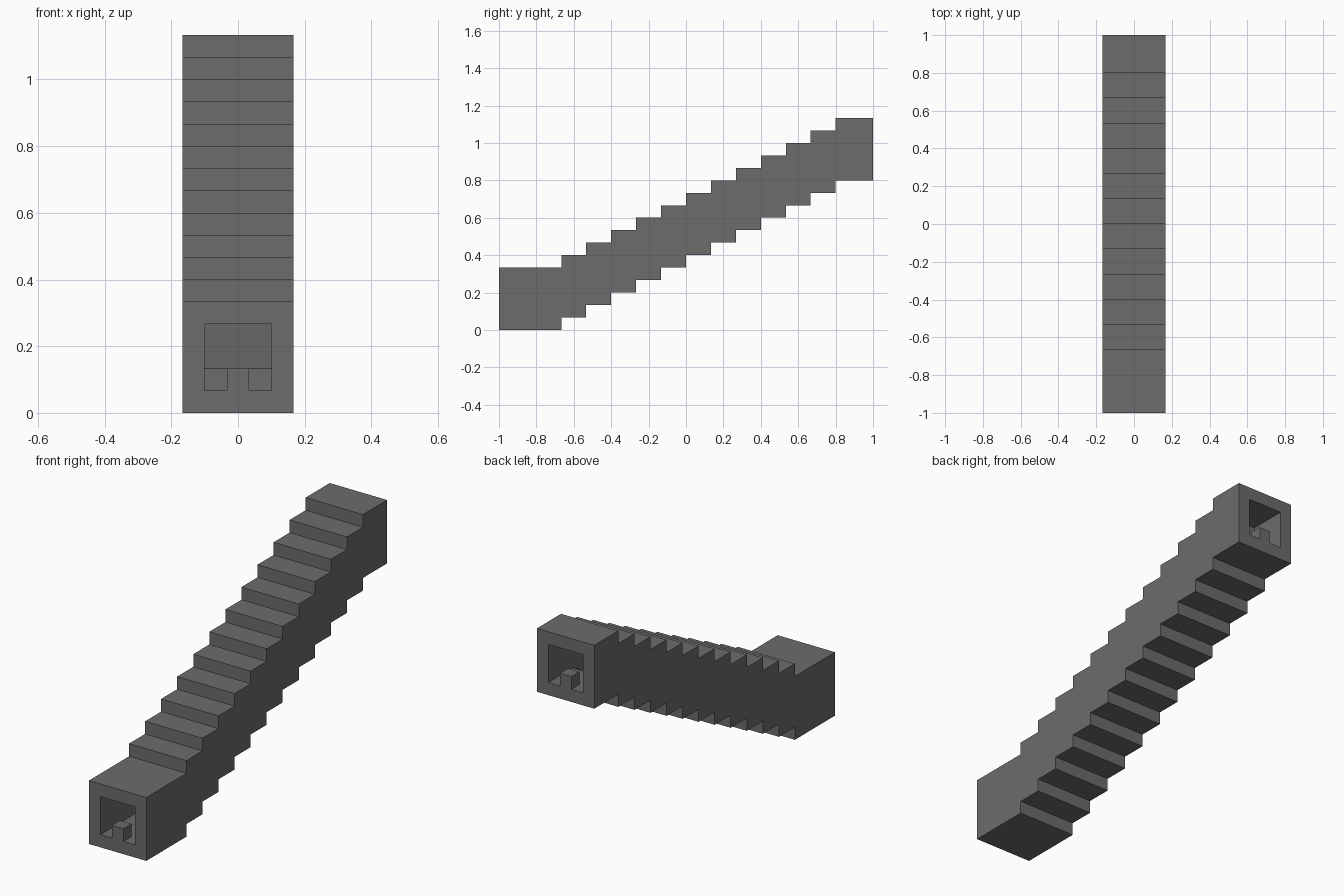
import bpy, bmesh

if "Cube" in bpy.data.objects:
    bpy.data.objects.remove(bpy.data.objects["Cube"])

U = 1 / 15   # grid unit: the model is 30 units long, 5 wide, 17 high
STEPS = 12

grey = bpy.data.materials.new("dark grey")
grey.use_nodes = True
colour = (0.15, 0.15, 0.15, 1)
grey.diffuse_color = colour
grey.node_tree.nodes["Principled BSDF"].inputs["Base Color"].default_value = colour


def extrude_profile(name, profile, half_width):
    """Extrude a (y, z) outline, in grid units, across x."""
    bm = bmesh.new()
    face = bm.faces.new([bm.verts.new((-half_width * U, y * U, z * U)) for y, z in profile])
    side = bmesh.ops.extrude_face_region(bm, geom=[face])["geom"]
    moved = [v for v in side if isinstance(v, bmesh.types.BMVert)]
    bmesh.ops.translate(bm, verts=moved, vec=(2 * half_width * U, 0, 0))
    bmesh.ops.recalc_face_normals(bm, faces=bm.faces)
    mesh = bpy.data.meshes.new(name)
    bm.to_mesh(mesh)
    bm.free()
    mesh.materials.append(grey)
    obj = bpy.data.objects.new(name, mesh)
    bpy.context.collection.objects.link(obj)
    return obj


# Stepped outer casing: the underside repeats the top, five units lower
underside = [(-15, 0)]
for i in range(STEPS):
    y = -10 + 2 * i
    underside += [(y, i), (y, i + 1)]
underside.append((15, STEPS))
top = [(y, z + 5) for y, z in reversed(underside)]
casing = extrude_profile("stepped_casing", underside + top, 2.5)

# Sloping passage with a level mouth at each end
passage = [(-16, 1), (-10, 1), (-10, 2), (12, 13), (16, 13),
           (16, 16), (12, 16), (12, 14.5), (-9, 4), (-16, 4)]
cutter = extrude_profile("passage_cutter", passage, 1.5)
cutter.hide_render = True

cut = casing.modifiers.new("passage", "BOOLEAN")
cut.operation = "DIFFERENCE"
cut.solver = "EXACT"
cut.object = cutter
bpy.context.view_layer.objects.active = casing
bpy.ops.object.modifier_apply(modifier=cut.name)
bpy.data.objects.remove(cutter)

# Small block standing in the middle of each mouth
for name, y, z in (("front_block", -15, 1), ("back_block", 14, 13)):
    extrude_profile(name, [(y, z), (y + 1, z), (y + 1, z + 1), (y, z + 1)], 0.5)
